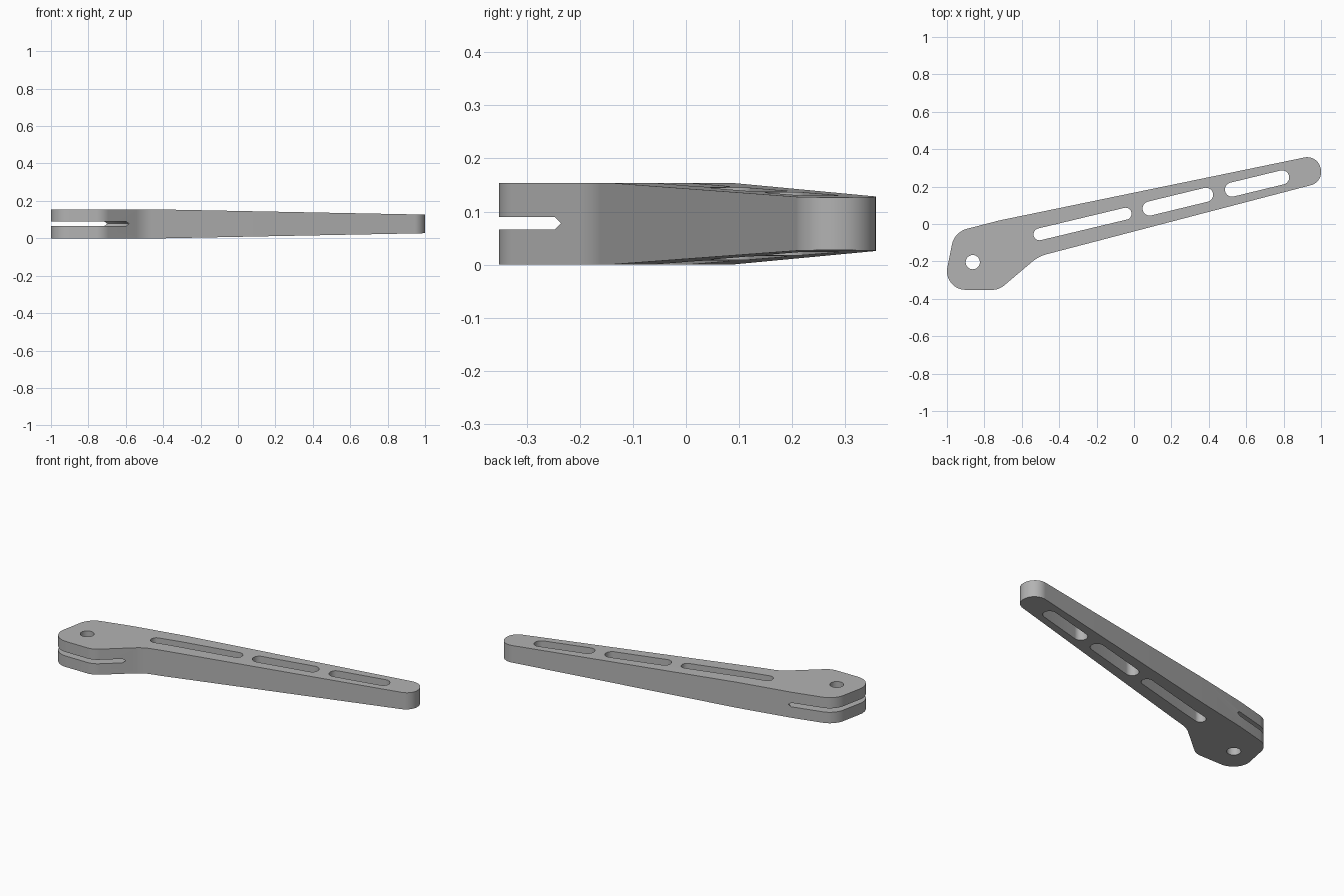
import bpy, bmesh, math
from mathutils import Vector

cube = bpy.data.objects.get("Cube")
if cube:
    bpy.data.objects.remove(cube, do_unlink=True)

HEIGHT = 0.154
TAPER_START, TAPER_SLOPE = -0.4, 0.0195
PIVOT = Vector((-0.862, -0.204))

grey = bpy.data.materials.new("plain_grey")
grey.use_nodes = True
COLOUR = (0.45, 0.45, 0.45, 1)
grey.diffuse_color = COLOUR
grey.node_tree.nodes["Principled BSDF"].inputs["Base Color"].default_value = COLOUR


def make_object(name, bm):
    bmesh.ops.recalc_face_normals(bm, faces=bm.faces)
    mesh = bpy.data.meshes.new(name)
    bm.to_mesh(mesh)
    bm.free()
    mesh.materials.append(grey)
    obj = bpy.data.objects.new(name, mesh)
    bpy.context.collection.objects.link(obj)
    return obj


def prism(outline, z0, z1):
    bm = bmesh.new()
    base = bm.faces.new([bm.verts.new((p.x, p.y, z0)) for p in outline])
    up = bmesh.ops.extrude_face_region(bm, geom=[base])["geom"]
    bmesh.ops.translate(bm, vec=(0, 0, z1 - z0),
                        verts=[v for v in up if isinstance(v, bmesh.types.BMVert)])
    return bm


def fillet(corners, steps=14):
    """Round each (x, y, radius) corner with a tangent arc."""
    points = []
    for i, (x, y, radius) in enumerate(corners):
        p = Vector((x, y))
        a = (Vector(corners[i - 1][:2]) - p).normalized()
        b = (Vector(corners[(i + 1) % len(corners)][:2]) - p).normalized()
        if radius == 0:
            points.append(p)
            continue
        half = a.angle(b) / 2
        centre = p + (a + b).normalized() * radius / math.sin(half)
        start = p + a * radius / math.tan(half) - centre
        end = p + b * radius / math.tan(half) - centre
        turn = math.atan2(start.cross(end), start.dot(end))
        for k in range(steps + 1):
            t = turn * k / steps
            c, s = math.cos(t), math.sin(t)
            points.append(centre + Vector((start.x * c - start.y * s,
                                           start.x * s + start.y * c)))
    return points


def stadium(a, b, radius, steps=16):
    """Slot outline around the segment a-b; a full circle when a equals b."""
    a, b = Vector(a), Vector(b)
    heading = math.atan2(b.y - a.y, b.x - a.x)
    points = []
    for centre, first in ((b, heading - math.pi / 2), (a, heading + math.pi / 2)):
        count = steps if a == b else steps + 1
        for k in range(count):
            t = first + math.pi * k / steps
            points.append(centre + radius * Vector((math.cos(t), math.sin(t))))
    return points


# Lever body: rounded plan outline, thinned towards the tip
outline = fillet([
    (-1.022, -0.352, 0.1),
    (-0.722, -0.352, 0.1),
    (-0.51, -0.173, 0.2),
    (1.015, 0.2255, 0.073),
    (0.981, 0.37, 0.073),
    (-0.72, 0.019, 0),
    (-0.96, -0.043, 0.11),
])
bm = prism(outline, 0, HEIGHT)
bmesh.ops.bisect_plane(bm, geom=bm.verts[:] + bm.edges[:] + bm.faces[:],
                       plane_co=(TAPER_START, 0, 0), plane_no=(1, 0, 0))
for v in bm.verts:
    inset = max(0, v.co.x - TAPER_START) * TAPER_SLOPE
    v.co.z += inset if v.co.z < HEIGHT / 2 else -inset
lever = make_object("lever_arm", bm)

# Cutters: pivot hole and three long slots
cutters = []
for name, a, b, radius in (
    ("pivot_hole", PIVOT, PIVOT, 0.038),
    ("inner_slot", (-0.505, -0.055), (-0.045, 0.055), 0.032),
    ("middle_slot", (0.084, 0.083), (0.385, 0.156), 0.038),
    ("outer_slot", (0.524, 0.184), (0.792, 0.249), 0.038),
):
    cutters.append(make_object(name, prism(stadium(a, b, radius), -0.1, 0.3)))

# Cutter: round disc with a pointed rim for the slit in the head
bm = bmesh.new()
MID, HALF, RIM = 0.078, 0.012, 0.28
levels = []
for z, r in ((MID - HALF, RIM - HALF), (MID, RIM), (MID + HALF, RIM - HALF)):
    angles = [math.tau * k / 96 for k in range(96)]
    levels.append([bm.verts.new((PIVOT.x + r * math.cos(t), PIVOT.y + r * math.sin(t), z))
                   for t in angles])
for low, high in zip(levels, levels[1:]):
    for k in range(96):
        n = (k + 1) % 96
        bm.faces.new((low[k], low[n], high[n], high[k]))
bm.faces.new(levels[0])
bm.faces.new(levels[-1])
cutters.append(make_object("head_slit", bm))

# Cut everything out of the body
bpy.ops.object.select_all(action="DESELECT")
bpy.context.view_layer.objects.active = lever
lever.select_set(True)
for cutter in cutters:
    cutter.hide_render = True
    mod = lever.modifiers.new(cutter.name, "BOOLEAN")
    mod.operation = "DIFFERENCE"
    mod.solver = "EXACT"
    mod.object = cutter
    bpy.ops.object.modifier_apply(modifier=mod.name)
    bpy.data.objects.remove(cutter, do_unlink=True)

bpy.ops.object.shade_smooth_by_angle(angle=math.radians(25))
